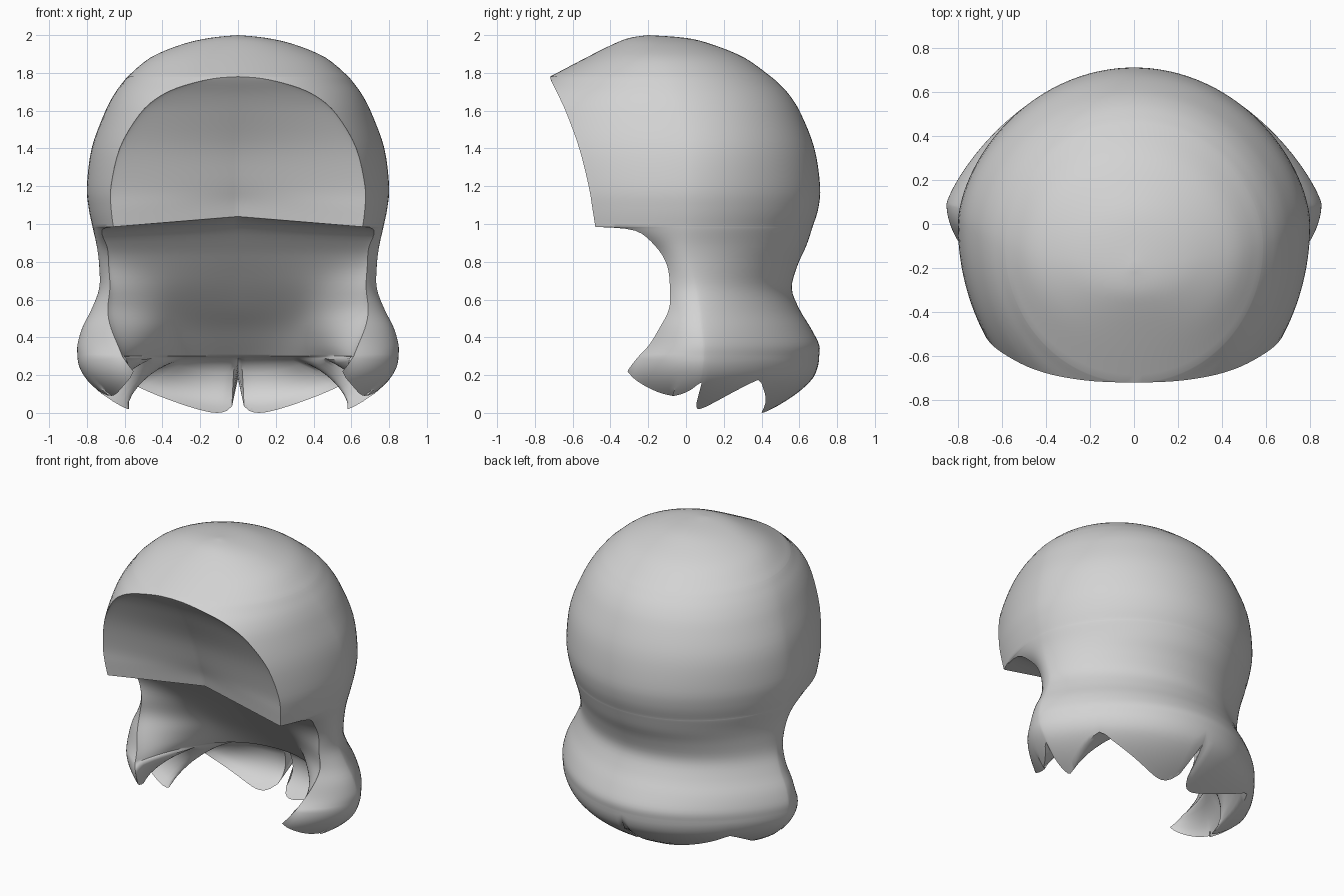
import bpy, bmesh, math

if "Cube" in bpy.data.objects:
    bpy.data.objects.remove(bpy.data.objects["Cube"])

N = 48       # points on half of each section
SUB = 4      # sections between two profile rows

# Profile rows: z, half width, centre y, back y, full front y, opening edge y,
#               inner middle y, inner pinch, back taper, inner V shape, inner lift
CROWN = [
    (2.00, 0.00, -.20, -.20, -.20, -.20, -.20, 0, 1, 1, 0),
    (1.985, .15, -.17, .00, -.30, -.30, -.30, 0, 1, 1, 0),
    (1.95, .30, -.15, .14, -.39, -.39, -.39, 0, 1, 1, 0),
    (1.88, .465, -.13, .31, -.53, -.53, -.53, 0, 1.02, 1, 0),
    (1.78, .585, -.10, .45, -.72, -.72, -.72, 0, 1.05, 1, 0)]
FACE = [
    CROWN[-1],
    (1.75, .61, -.09, .485, -.757, -.71, -.70, 0, 1.06, .5, 0),
    (1.68, .66, -.07, .55, -.84, -.675, -.65, 0, 1.08, .5, 0),
    (1.58, .71, -.04, .61, -.91, -.63, -.59, 0, 1.1, .6, 0),
    (1.40, .775, 0, .68, -.96, -.565, -.49, 0, 1.15, .8, 0),
    (1.20, .80, 0, .71, -.95, -.515, -.42, 0, 1.18, .9, .02),
    (1.08, .79, 0, .70, -.94, -.495, -.38, 0, 1.2, 1, .04),
    (.985, .77, 0, .67, -.93, -.48, -.36, 0, 1.22, 1, .055)]
SKIRT = [
    FACE[-1],
    (.965, .766, 0, .664, -.80, -.27, -.25, 0, 1.22, .8, .03),
    (.88, .747, 0, .635, -.43, -.16, -.13, 0, 1.25, .5, 0),
    (.78, .735, .02, .59, -.31, -.10, -.04, .1, 1.3, .3, 0),
    (.66, .735, .05, .56, -.30, -.085, .07, .22, 1.4, .1, 0),
    (.55, .775, .07, .60, -.28, -.09, .18, .3, 1.5, 0, 0),
    (.45, .825, .08, .66, -.30, -.14, .29, .3, 1.55, 0, 0),
    (.36, .85, .09, .705, -.34, -.195, .38, .22, 1.6, 0, 0),
    (.30, .85, .09, .705, -.40, -.25, .44, .12, 1.6, 0, 0)]

# Locks along the hem: start, end (fraction of half hem), notch z at each end, tip z, skew
LOCKS = [(0, .344, .18, .18, 0.0, .48), (.344, .652, .18, .20, .02, 1.7),
         (.652, 1, .20, .22, .09, .7)]


def spline(rows):
    """Smooth rows through the given profile rows."""
    out = []
    for i in range(len(rows) - 1):
        p0, p1 = rows[max(i - 1, 0)], rows[i]
        p2, p3 = rows[i + 1], rows[min(i + 2, len(rows) - 1)]
        for k in range(SUB):
            t = k / SUB
            out.append([b + .5 * t * (c - a + t * (2*a - 5*b + 4*c - d + t * (3*(b - c) + d - a)))
                        for a, b, c, d in zip(p0, p1, p2, p3)])
    return out + [list(rows[-1])]


def hem_height(f):
    for a, b, za, zb, tip, skew in LOCKS:
        if f <= b + 1e-6:
            g = min(max((f - a) / (b - a), 0), 1)
            notch = za + (zb - za) * g
            return notch + (tip - notch) * max(math.sin(math.pi * g ** skew), 0) ** .7
    return .22


def section(row, s=0):
    """One closed ring: outer arc round the back, then inner wall. s runs 0-1 down the hem."""
    z, w, c, back, front, edge, mid, pinch, taper, vee, lift = row
    ratio = (edge - c) / (front - c) if abs(front - c) > 1e-6 else 1
    end = math.acos(-min(max(ratio, -1), 1))
    outer, inner = [], []
    for j in range(-N, N + 1):
        u = j / N
        t = u * end
        ct = math.cos(t)
        dy = (back - c) * ct ** taper if ct > 0 else (c - front) * ct
        zz = z + (hem_height(abs(u)) - z) * s
        curl = 1 - .34 * ((.3 - zz) / .3) ** 2 if s else 1
        hook = .08 * (max(.2 - zz, 0) / .2) ** 1.5 * (ct > -.3)
        outer.append((w * math.sin(t) * curl, c + dy * curl - hook, zz))
    xe, ye = outer[-1][0], outer[-1][1]
    for j in range(-N, N + 1):
        p = j / N * math.pi / 2
        sn, cs = math.sin(p), max(math.cos(p), 0)
        d = vee * (1 - abs(sn)) + (1 - vee) * cs ** .85
        o = outer[j + N]
        q = (xe * sn * (1 - pinch * 2 * sn * sn * cs), ye + (mid - ye) * d,
             z + (o[2] - z) * s + lift * d)
        m = max(0, (s - .35) / .65) ** 1.2
        inner.append(tuple(a + (b - a) * m for a, b in zip(q, o)))
    return outer + inner[-2:0:-1]


# Stack the rings: crown, face opening, skirt, curled hem
rings = [section(r) for r in spline(CROWN) + spline(FACE)[1:] + spline(SKIRT)[1:]]
for k in range(1, 11):
    s = k / 10
    hem = list(SKIRT[-1])
    hem[4] -= .06 * s
    hem[5] -= .07 * s
    hem[6] += .08 * min(s / .4, 1)
    rings.append(section(hem, s))

n = len(rings[0])
verts = [p for ring in rings for p in ring]
faces = [(i * n + j, i * n + (j + 1) % n, (i + 1) * n + (j + 1) % n, (i + 1) * n + j)
         for i in range(len(rings) - 1) for j in range(n)]
mesh = bpy.data.meshes.new("hair")
mesh.from_pydata(verts, [], faces)

# Close the seams at the crown, front rim and hem
bm = bmesh.new()
bm.from_mesh(mesh)
bmesh.ops.remove_doubles(bm, verts=bm.verts, dist=2e-4)
bmesh.ops.dissolve_degenerate(bm, edges=bm.edges, dist=1e-5)
bmesh.ops.recalc_face_normals(bm, faces=bm.faces)
bm.to_mesh(mesh)
bm.free()

hair = bpy.data.objects.new("hair", mesh)
bpy.context.collection.objects.link(hair)
grey = bpy.data.materials.new("light grey")
grey.diffuse_color = (.65, .65, .65, 1)
grey.use_nodes = True
grey.node_tree.nodes["Principled BSDF"].inputs["Base Color"].default_value = grey.diffuse_color
mesh.materials.append(grey)

bpy.context.view_layer.objects.active = hair
hair.select_set(True)
bpy.ops.object.shade_smooth_by_angle(angle=math.radians(40))
